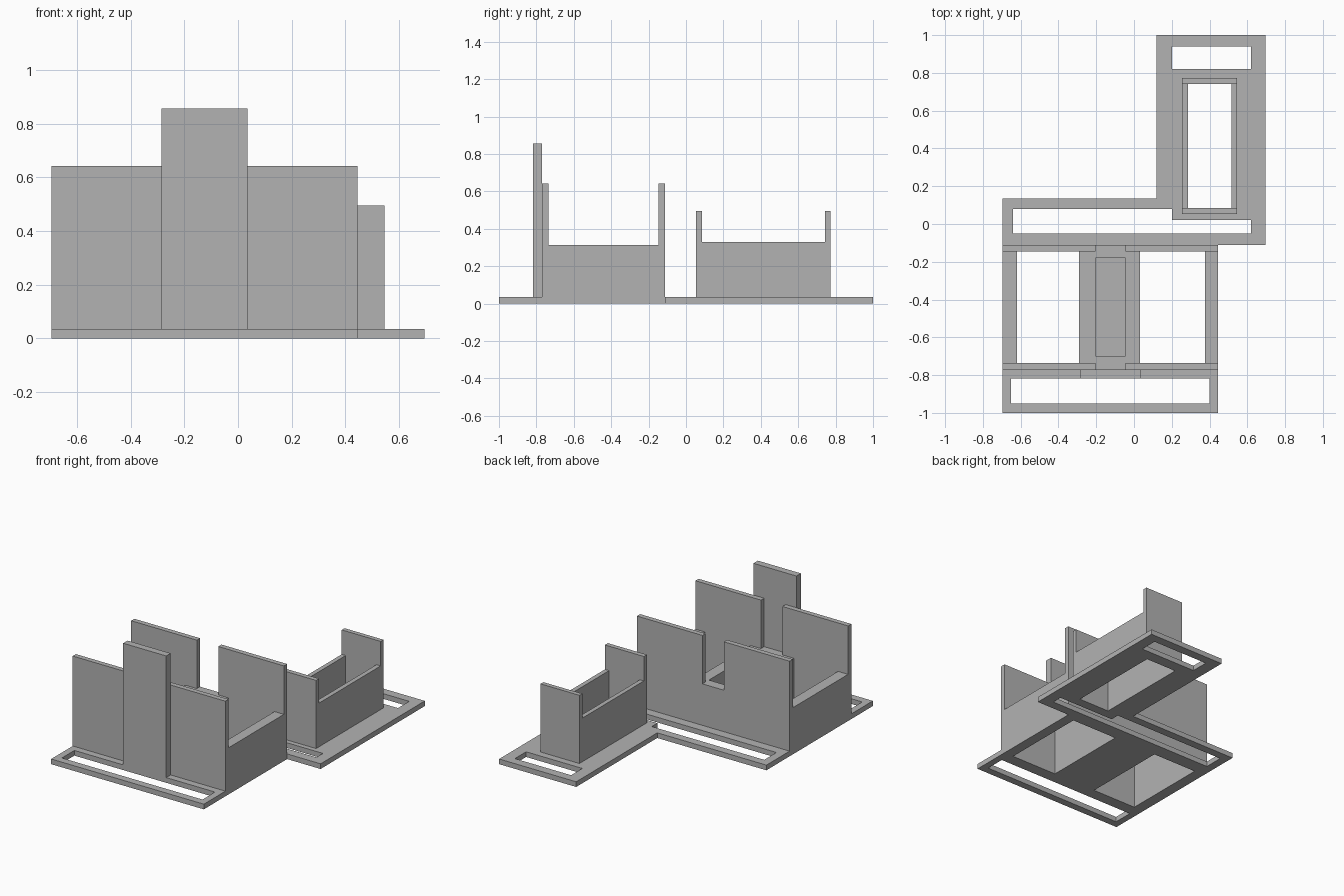
import bpy
import bmesh
from mathutils import Vector

cube = bpy.data.objects.get("Cube")
if cube:
    bpy.data.objects.remove(cube, do_unlink=True)

gray = bpy.data.materials.new("plain_gray")
gray.use_nodes = True
color = (0.45, 0.45, 0.45, 1)
gray.diffuse_color = color
gray.node_tree.nodes["Principled BSDF"].inputs["Base Color"].default_value = color


def rect(x0, x1, y0, y1):
    return [(x0, y0), (x1, y0), (x1, y1), (x0, y1)]


def slab(name, loops, z0, z1):
    """Extrude a plan outline (first loop) with holes (other loops)."""
    bm = bmesh.new()
    edges = []
    for loop in loops:
        verts = [bm.verts.new((x, y, z0)) for x, y in loop]
        edges += [bm.edges.new((a, b)) for a, b in zip(verts, verts[1:] + verts[:1])]
    bmesh.ops.triangle_fill(bm, edges=edges, use_beauty=True, normal=Vector((0, 0, 1)))
    result = bmesh.ops.extrude_face_region(bm, geom=bm.faces[:])
    top = [g for g in result["geom"] if isinstance(g, bmesh.types.BMVert)]
    bmesh.ops.translate(bm, verts=top, vec=(0, 0, z1 - z0))
    bmesh.ops.recalc_face_normals(bm, faces=bm.faces[:])
    mesh = bpy.data.meshes.new(name)
    bm.to_mesh(mesh)
    bm.free()
    mesh.materials.append(gray)
    obj = bpy.data.objects.new(name, mesh)
    bpy.context.collection.objects.link(obj)
    return obj


PLATE = 0.035      # plate thickness
LEFT, RIGHT = -0.695, 0.445   # large box sides
FRONT, BACK = -0.77, -0.112   # large box ends
WALL = 0.034       # end wall thickness
GAP = (-0.205, -0.045)        # notch between the end panels

# Openings that run through both plate and boxes
large_wells = [rect(x0, x1, FRONT + WALL, BACK - WALL)
               for x0, x1 in ((-0.62, -0.29), (0.032, 0.375))]
small_well = rect(0.285, 0.515, 0.085, 0.742)

# Stepped base plate with slots
outline = [(LEFT, -1), (RIGHT, -1), (RIGHT, BACK), (0.695, BACK), (0.695, 1),
           (0.12, 1), (0.12, 0.135), (LEFT, 0.135)]
front_slot = rect(-0.65, 0.40, -0.95, -0.817)
middle_slot = [(-0.64, -0.05), (0.62, -0.05), (0.62, 0.02), (0.2, 0.02),
               (0.2, 0.08), (-0.64, 0.08)]
back_slot = rect(0.2, 0.62, 0.82, 0.94)
slab("base_plate", [outline, front_slot, middle_slot, back_slot, small_well]
     + large_wells, 0, PLATE)

# Large box: two open wells and a closed central trough
trough = rect(*GAP, -0.70, -0.18)
slab("large_box", [rect(LEFT, RIGHT, FRONT, BACK), trough] + large_wells, PLATE, 0.315)

# Raised end panels of the large box
for end, y in (("front", FRONT), ("back", BACK - WALL)):
    for side, x0, x1 in (("right", LEFT, GAP[0]), ("left", GAP[1], RIGHT)):
        slab(f"{end}_{side}_panel", [rect(x0, x1, y, y + WALL)], 0.315, 0.642)

# Tall board in front of the large box
slab("tall_front_board", [rect(-0.285, 0.036, -0.817, FRONT)], PLATE, 0.856)

# Small box with its raised ends
slab("small_box", [rect(0.255, 0.546, 0.053, 0.772), small_well], PLATE, 0.33)
for end, y0, y1 in (("front", 0.053, 0.085), ("back", 0.742, 0.772)):
    slab(f"small_box_{end}_panel", [rect(0.255, 0.546, y0, y1)], 0.33, 0.495)
